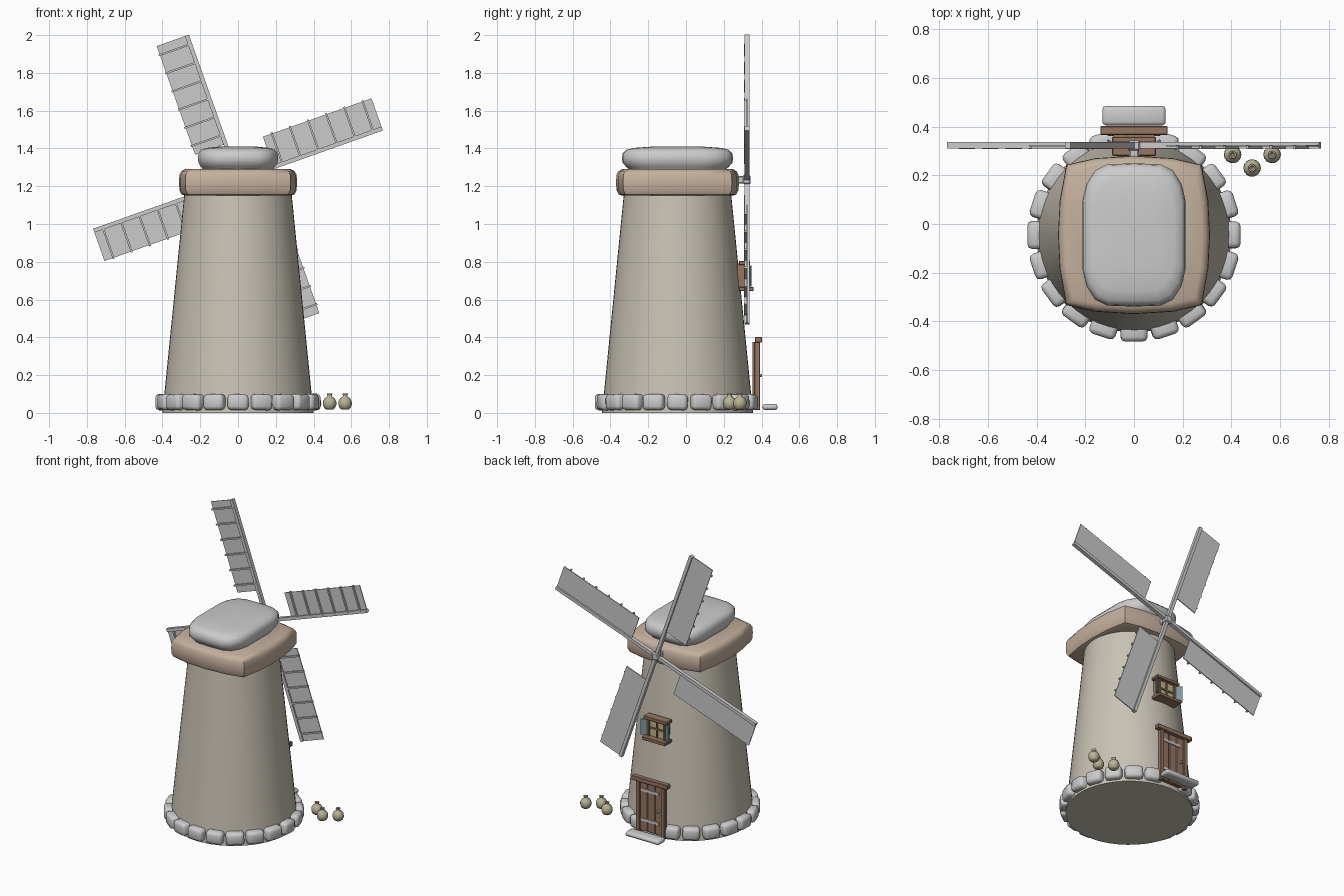
import bpy, bmesh, math, random
from mathutils import Matrix, Vector

if "Cube" in bpy.data.objects:
    bpy.data.objects.remove(bpy.data.objects["Cube"])

random.seed(4)
CY = -0.045  # tower axis in y


def material(name, r, g, b):
    m = bpy.data.materials.new(name)
    m.diffuse_color = (r, g, b, 1)
    m.use_nodes = True
    m.node_tree.nodes["Principled BSDF"].inputs["Base Color"].default_value = m.diffuse_color
    return m


PLASTER = material("plaster", 0.58, 0.54, 0.46)
TIMBER = material("pale_timber", 0.56, 0.44, 0.34)
WOOD = material("wood", 0.30, 0.18, 0.12)
DARK = material("dark_wood", 0.21, 0.12, 0.08)
BLUE = material("shutter_blue", 0.22, 0.32, 0.38)
GLASS = material("window_glass", 0.55, 0.47, 0.25)
SACK = material("sackcloth", 0.48, 0.45, 0.30)


def finish(name, bm, mat=None, smooth=None, matrix=None):
    bmesh.ops.recalc_face_normals(bm, faces=bm.faces[:])
    if matrix:
        bm.transform(matrix)
    me = bpy.data.meshes.new(name)
    bm.to_mesh(me)
    bm.free()
    if mat:
        me.materials.append(mat)
    if smooth:
        me.shade_smooth()
        me.set_sharp_from_angle(angle=math.radians(smooth))
    ob = bpy.data.objects.new(name, me)
    bpy.context.collection.objects.link(ob)
    return ob


def boxes(name, bounds, mat=None, bevel=0, segments=1, matrix=None, smooth=None):
    """One object from boxes given as (x0, x1, y0, y1, z0, z1)."""
    bm = bmesh.new()
    for x0, x1, y0, y1, z0, z1 in bounds:
        m = (Matrix.Translation(((x0 + x1) / 2, (y0 + y1) / 2, (z0 + z1) / 2))
             @ Matrix.Diagonal((x1 - x0, y1 - y0, z1 - z0, 1)))
        bmesh.ops.create_cube(bm, size=1, matrix=m)
    if bevel:
        bmesh.ops.bevel(bm, geom=bm.edges[:], offset=bevel, segments=segments,
                        profile=0.5, affect='EDGES', clamp_overlap=True)
    return finish(name, bm, mat, smooth, matrix)


def loft(name, outline, rings, centre, mat=None, smooth=40):
    """Stack scaled copies of an outline; rings are (z, scale)."""
    bm = bmesh.new()
    loops = [[bm.verts.new((centre[0] + x * s, centre[1] + y * s, z)) for x, y in outline]
             for z, s in rings]
    n = len(outline)
    for a, b in zip(loops, loops[1:]):
        for i in range(n):
            j = (i + 1) % n
            bm.faces.new((a[i], a[j], b[j], b[i]))
    bm.faces.new(loops[0])
    bm.faces.new(loops[-1])
    return finish(name, bm, mat, smooth)


def circle(n):
    return [(math.cos(2 * math.pi * i / n), math.sin(2 * math.pi * i / n)) for i in range(n)]


def mirrored(quarter):
    """Full outline from points running from +x to +y."""
    half = quarter + [(-x, y) for x, y in reversed(quarter) if x > 0]
    return half + [(x, -y) for x, y in reversed(half) if y > 0]


# tapered tower
loft("tower", circle(48), [(0, 0.40), (1.20, 0.28)], (0, CY), PLASTER)

# squarish timber collar and rounded stone cap
collar = mirrored([(0.312, 0), (0.305, 0.14), (0.278, 0.288), (0.16, 0.315), (0, 0.325)])
loft("cap_collar", collar, [(1.15, 0.90), (1.157, 0.96), (1.18, 0.995), (1.22, 1.0), (1.26, 0.995),
                            (1.28, 0.96), (1.29, 0.90)], (0, CY), TIMBER)
cap = mirrored([(0.212, 0), (0.212, 0.14), (0.195, 0.21), (0.16, 0.265), (0.11, 0.29), (0, 0.294)])
loft("cap_roof", cap, [(1.285, 0.86), (1.305, 0.93), (1.325, 0.99), (1.35, 1.0), (1.375, 0.985),
                       (1.393, 0.92), (1.403, 0.78), (1.41, 0.45)], (0, CY))

# ring of foundation stones, left open at the door
for i in range(20):
    if i == 5:
        continue
    a = math.radians(18 * i)
    w = random.uniform(0.053, 0.058)
    m = (Matrix.Translation((0, CY, 0.057)) @ Matrix.Rotation(a, 4, 'Z')
         @ Matrix.Rotation(random.uniform(-0.05, 0.05), 4, 'X'))
    boxes(f"foundation_stone_{i}", [(0.345, 0.438, -w, w, -0.042, 0.042)], None,
          0.02, 2, m, 50)

# axle and hub
boxes("axle", [(-0.02, 0.02, 0.2, 0.33, 1.215, 1.255)], None, 0.006)
boxes("hub", [(-0.026, 0.026, 0.30, 0.342, 1.209, 1.261)], None, 0.008)

# four sails: spar, sheet and ribs
for k in range(4):
    m = (Matrix.Translation((0, 0.322, 1.235))
         @ Matrix.Rotation(-math.radians(19.5 + 90 * k), 4, 'Y'))
    boxes(f"sail_spar_{k}", [(0, 0.81, -0.012, 0.014, -0.011, 0.011)], None, 0, 1, m)
    boxes(f"sail_sheet_{k}", [(0.2, 0.81, -0.003, 0.003, 0, 0.17)], None, 0, 1, m)
    ribs = [(r - 0.005, r + 0.005, -0.014, 0, 0, 0.176)
            for r in (0.25 + 0.102 * i for i in range(6))]
    boxes(f"sail_ribs_{k}", ribs, None, 0, 1, m)

# door with planks, frame, hinges, knob and step
boxes("door_planks", [(-0.085 + 0.0575 * i, -0.03 + 0.0575 * i, 0.352, 0.378, 0.03, 0.375)
                      for i in range(3)], WOOD, 0.003)
boxes("door_back", [(-0.085, 0.085, 0.352, 0.372, 0.03, 0.375)], DARK)
boxes("door_frame", [(-0.11, -0.082, 0.362, 0.392, 0.015, 0.375),
                     (0.082, 0.11, 0.362, 0.392, 0.015, 0.375),
                     (-0.138, 0.138, 0.366, 0.402, 0.372, 0.403)], WOOD, 0.003)
boxes("door_hinges", [(-0.06, 0.08, 0.375, 0.384, z, z + 0.018) for z in (0.10, 0.305)])
boxes("door_knob", [(-0.068, -0.052, 0.375, 0.402, 0.19, 0.206)], None, 0.004)
boxes("door_step", [(-0.13, 0.13, 0.405, 0.485, 0.015, 0.047)], None, 0.014, 2, None, 50)

# window with frame, glazing bars and open shutters
boxes("window_glass", [(-0.058, 0.058, 0.27, 0.315, 0.665, 0.785)], GLASS)
boxes("window_frame", [(-0.07, -0.053, 0.27, 0.33, 0.66, 0.79), (0.053, 0.07, 0.27, 0.33, 0.66, 0.79),
                       (-0.09, 0.09, 0.28, 0.34, 0.782, 0.804),
                       (-0.09, 0.09, 0.28, 0.358, 0.645, 0.667)], WOOD, 0.003)
boxes("window_bars", [(-0.005, 0.005, 0.30, 0.322, 0.665, 0.785),
                      (-0.058, 0.058, 0.30, 0.322, 0.720, 0.730)], WOOD)
for side in (-1, 1):
    m = (Matrix.Translation((side * 0.072, 0.318, 0.725))
         @ Matrix.Rotation(math.radians(35 if side > 0 else 145), 4, 'Z'))
    boxes(f"window_shutter_{side}", [(0, 0.045, -0.005, 0.005, -0.055, 0.055)], BLUE, 0.002, 1, m)

# small tied sacks beside the tower
sack = [(0.018, 0.018), (0.026, 0.029), (0.045, 0.036), (0.062, 0.035), (0.077, 0.027),
        (0.086, 0.013), (0.091, 0.011), (0.101, 0.016), (0.102, 0.010), (0.094, 0.004)]
for i, spot in enumerate([(0.405, 0.285), (0.567, 0.285), (0.485, 0.23)]):
    loft(f"sack_{i}", circle(14), sack, spot, SACK, 50)
